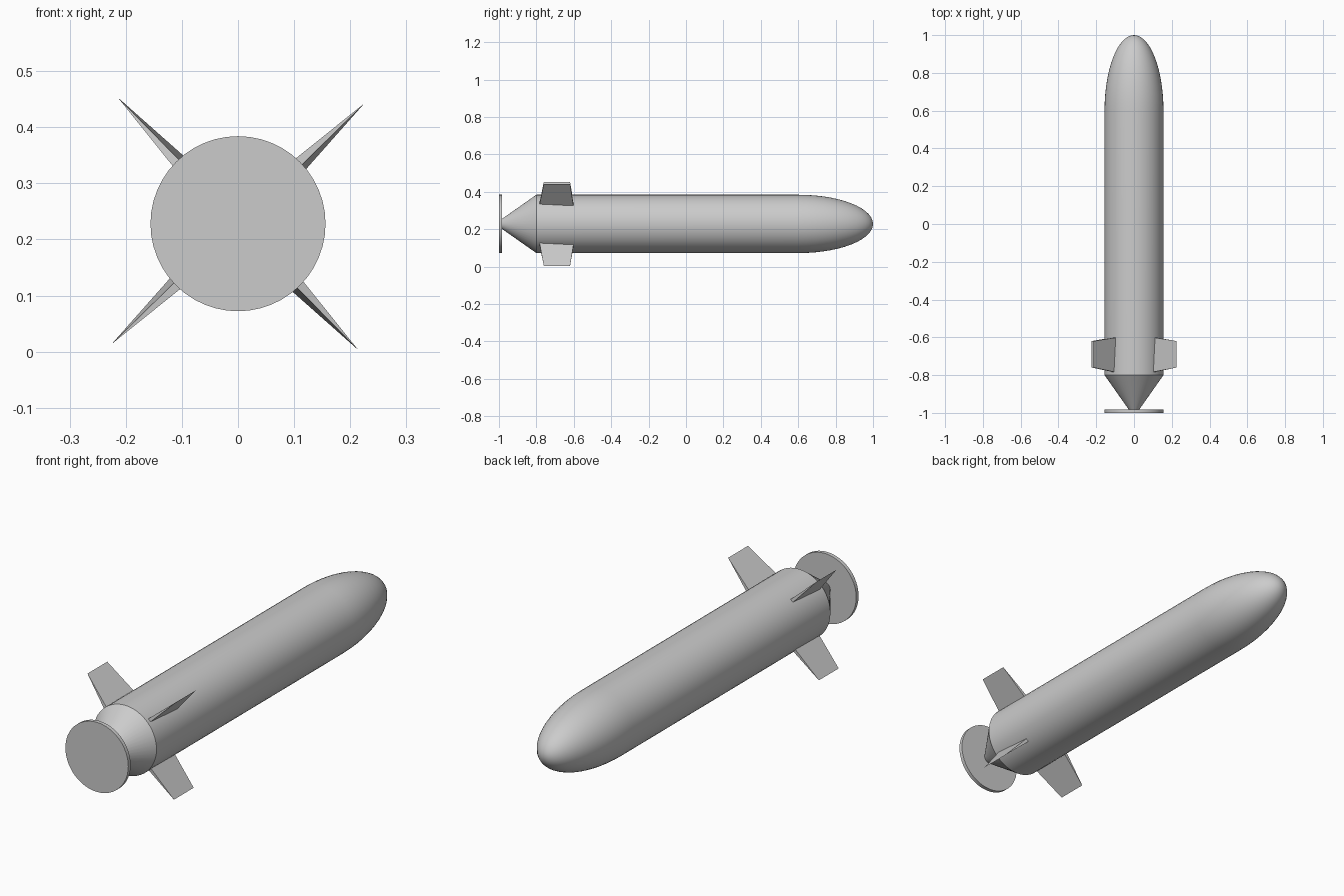
import bpy
import bmesh
from math import cos, sin, pi, radians
from mathutils import Matrix, Vector

if "Cube" in bpy.data.objects:
    bpy.data.objects.remove(bpy.data.objects["Cube"])

AXIS_Z = 0.228
RADIUS = 0.156
SIDES = 48

grey = bpy.data.materials.new("plain grey")
grey.use_nodes = True
grey.diffuse_color = (0.6, 0.6, 0.6, 1)
grey.node_tree.nodes["Principled BSDF"].inputs["Base Color"].default_value = (0.6, 0.6, 0.6, 1)


def add_object(name, bm, smooth):
    bmesh.ops.recalc_face_normals(bm, faces=bm.faces)
    mesh = bpy.data.meshes.new(name)
    bm.to_mesh(mesh)
    bm.free()
    mesh.materials.append(grey)
    obj = bpy.data.objects.new(name, mesh)
    bpy.context.collection.objects.link(obj)
    obj.location.z = AXIS_Z
    if smooth:
        bpy.ops.object.select_all(action="DESELECT")
        obj.select_set(True)
        bpy.context.view_layer.objects.active = obj
        bpy.ops.object.shade_smooth_by_angle(angle=radians(30))
    return obj


def lathe(name, profile):
    """Spin (radius, y) points around the long axis."""
    bm = bmesh.new()
    verts = [bm.verts.new((r, y, 0)) for r, y in profile]
    edges = [bm.edges.new(pair) for pair in zip(verts, verts[1:])]
    bmesh.ops.spin(bm, geom=verts + edges, cent=(0, 0, 0), axis=(0, 1, 0),
                   angle=2 * pi, steps=SIDES)
    bmesh.ops.remove_doubles(bm, verts=bm.verts, dist=0.0001)
    return add_object(name, bm, True)


# Body: narrow tail cone, straight tube and elliptical nose
NOSE_START, NOSE_LENGTH, NOSE_STEPS = 0.6, 0.4, 14
nose = [(RADIUS * cos(t), NOSE_START + NOSE_LENGTH * sin(t))
        for t in (i / NOSE_STEPS * pi / 2 for i in range(NOSE_STEPS))]
lathe("body", [(0, -0.985), (0.026, -0.985), (RADIUS, -0.8)] + nose + [(0, 1)])

# Flat disc behind the tail cone
lathe("tail_disc", [(0, -1), (RADIUS, -1), (RADIUS, -0.983), (0, -0.983)])


# Wedge fins: slightly canted rectangular root tapering to a straight tip edge
def fin(name, angle):
    bm = bmesh.new()
    root_r, tip_r, half, cant = 0.14, 0.311, 0.0085, 0.006
    root = [bm.verts.new((root_r, y, shift + side * half))
            for y, shift, side in ((-0.785, cant, -1), (-0.785, cant, 1),
                                   (-0.6, -cant, 1), (-0.6, -cant, -1))]
    front, back = [bm.verts.new((tip_r, y, 0)) for y in (-0.76, -0.62)]
    a, b, c, d = root
    for face in (root, (a, b, front), (c, d, back), (b, c, back, front), (d, a, front, back)):
        bm.faces.new(face)
    bm.transform(Matrix.Rotation(-angle, 4, "Y"))
    add_object(name, bm, False)


for i, place in enumerate(("upper_left", "upper_right", "lower_right", "lower_left")):
    fin(place + "_fin", radians(43.6 + 90 * i))
